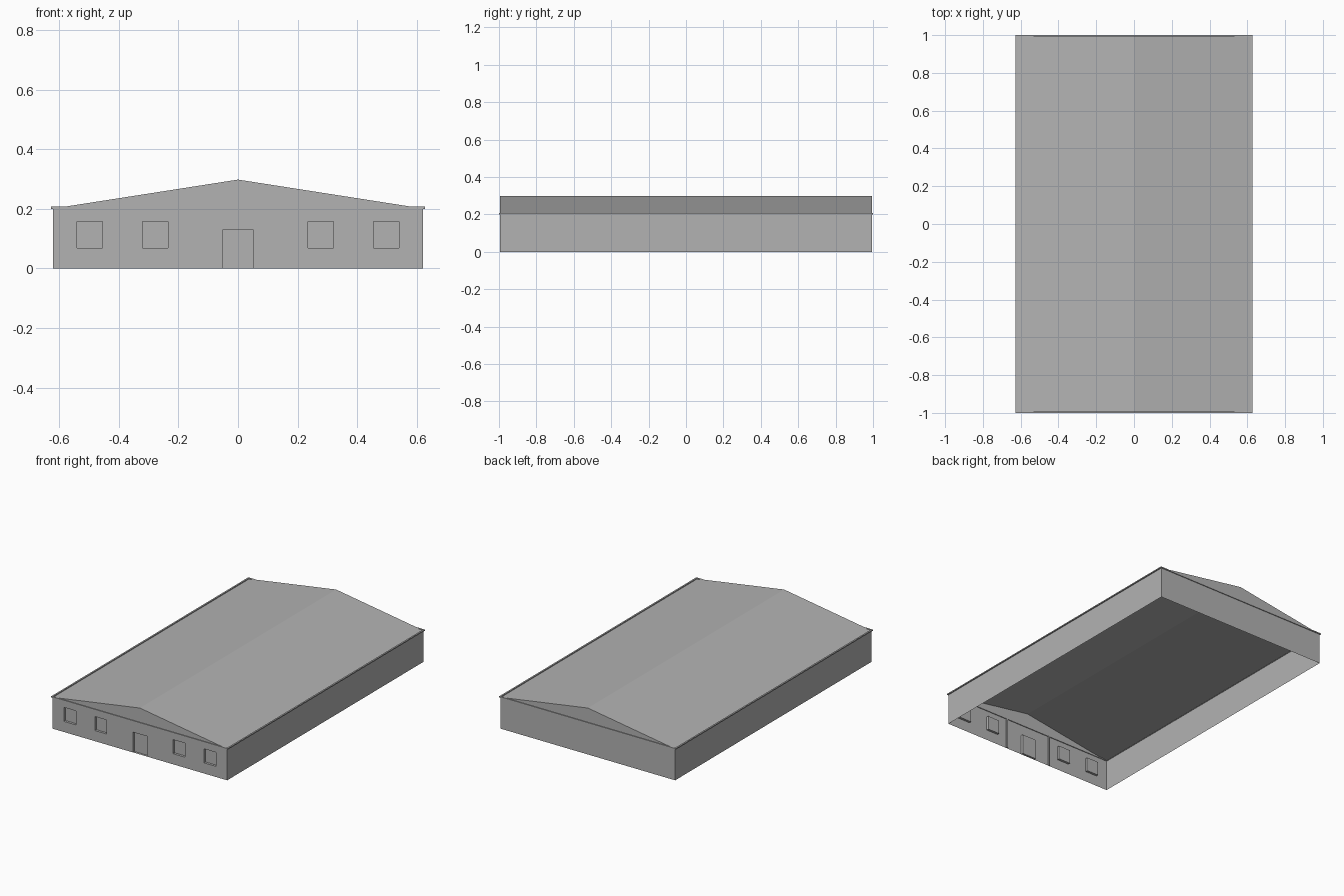
import bpy, bmesh

old = bpy.data.objects.get("Cube")
if old:
    bpy.data.objects.remove(old, do_unlink=True)

grey = bpy.data.materials.new("plain_grey")
grey.use_nodes = True
COLOUR = (0.45, 0.45, 0.45, 1)
grey.diffuse_color = COLOUR
grey.node_tree.nodes["Principled BSDF"].inputs["Base Color"].default_value = COLOUR

WX, WY = 0.62, 0.995          # wall half sizes
EX, EY = 0.627, 1.0           # eave half sizes
EAVE, RIDGE, TRIM = 0.2, 0.298, 0.207


def finish(name, bm):
    mesh = bpy.data.meshes.new(name)
    bm.to_mesh(mesh)
    bm.free()
    mesh.materials.append(grey)
    obj = bpy.data.objects.new(name, mesh)
    bpy.context.collection.objects.link(obj)
    return obj


def sheet(name, *faces):
    bm = bmesh.new()
    for pts in faces:
        bm.faces.new([bm.verts.new(p) for p in pts])
    return finish(name, bm)


def box(name, lo, hi):
    bm = bmesh.new()
    bmesh.ops.create_cube(bm, size=1)
    for v in bm.verts:
        v.co = [hi[i] if v.co[i] > 0 else lo[i] for i in range(3)]
    return finish(name, bm)


# Front wall: a grid whose window and door cells are pushed inwards
half = [0.05, 0.235, 0.32, 0.455, 0.54, WX]
xs = [-x for x in reversed(half)] + half
zs = [0, 0.068, 0.13, 0.158, EAVE]
bm = bmesh.new()
rows = [[bm.verts.new((x, -WY, z)) for x in xs] for z in zs]
openings = []
for j in range(len(zs) - 1):
    for i in range(len(xs) - 1):
        f = bm.faces.new((rows[j][i], rows[j][i + 1], rows[j + 1][i + 1], rows[j + 1][i]))
        c = f.calc_center_median()
        x = abs(c.x)
        window = (0.235 < x < 0.32 or 0.455 < x < 0.54) and 0.068 < c.z < 0.158
        door = x < 0.05 and c.z < 0.13
        if window or door:
            openings.append(f)
result = bmesh.ops.extrude_face_region(bm, geom=openings)
moved = [g for g in result["geom"] if isinstance(g, bmesh.types.BMVert)]
bmesh.ops.translate(bm, verts=moved, vec=(0, 0.015, 0))
bmesh.ops.delete(bm, geom=[f for f in openings if f.is_valid], context="FACES_ONLY")
bmesh.ops.dissolve_limit(bm, angle_limit=0.01, verts=bm.verts[:], edges=bm.edges[:])
finish("front_wall", bm)

# Back and side walls
sheet("back_wall", [(WX, WY, 0), (-WX, WY, 0), (-WX, WY, EAVE), (WX, WY, EAVE)])
for name, s in (("left_wall", 1), ("right_wall", -1)):
    sheet(name, [(s * WX, -s * WY, 0), (s * WX, s * WY, 0),
                 (s * WX, s * WY, EAVE), (s * WX, -s * WY, EAVE)])

# Gable ends
for name, s in (("front_gable", -1), ("back_gable", 1)):
    sheet(name, [(s * EX, s * WY, EAVE), (-s * EX, s * WY, EAVE), (0, s * WY, RIDGE)])

# Roof, open underneath
sheet("roof", *[[(0, -s * WY, RIDGE), (s * EX, -s * WY, EAVE),
                 (s * EX, s * WY, EAVE), (0, s * WY, RIDGE)] for s in (1, -1)])

# Eave trim around the top of the walls
for name, s in (("front_trim", -1), ("back_trim", 1)):
    a, b = sorted((s * EY, s * (WY - 0.005)))
    box(name, (-EX, a, EAVE), (EX, b, TRIM))
for name, s in (("left_trim", 1), ("right_trim", -1)):
    a, b = sorted((s * EX, s * (WX - 0.003)))
    box(name, (a, -EY, EAVE), (b, EY, TRIM))

# Slim ribs inside the front wall, either side of the door
for name, x in (("left_rib", 0.165), ("right_rib", -0.165)):
    box(name, (x - 0.005, -WY + 0.001, 0.001), (x + 0.005, -WY + 0.008, EAVE))
